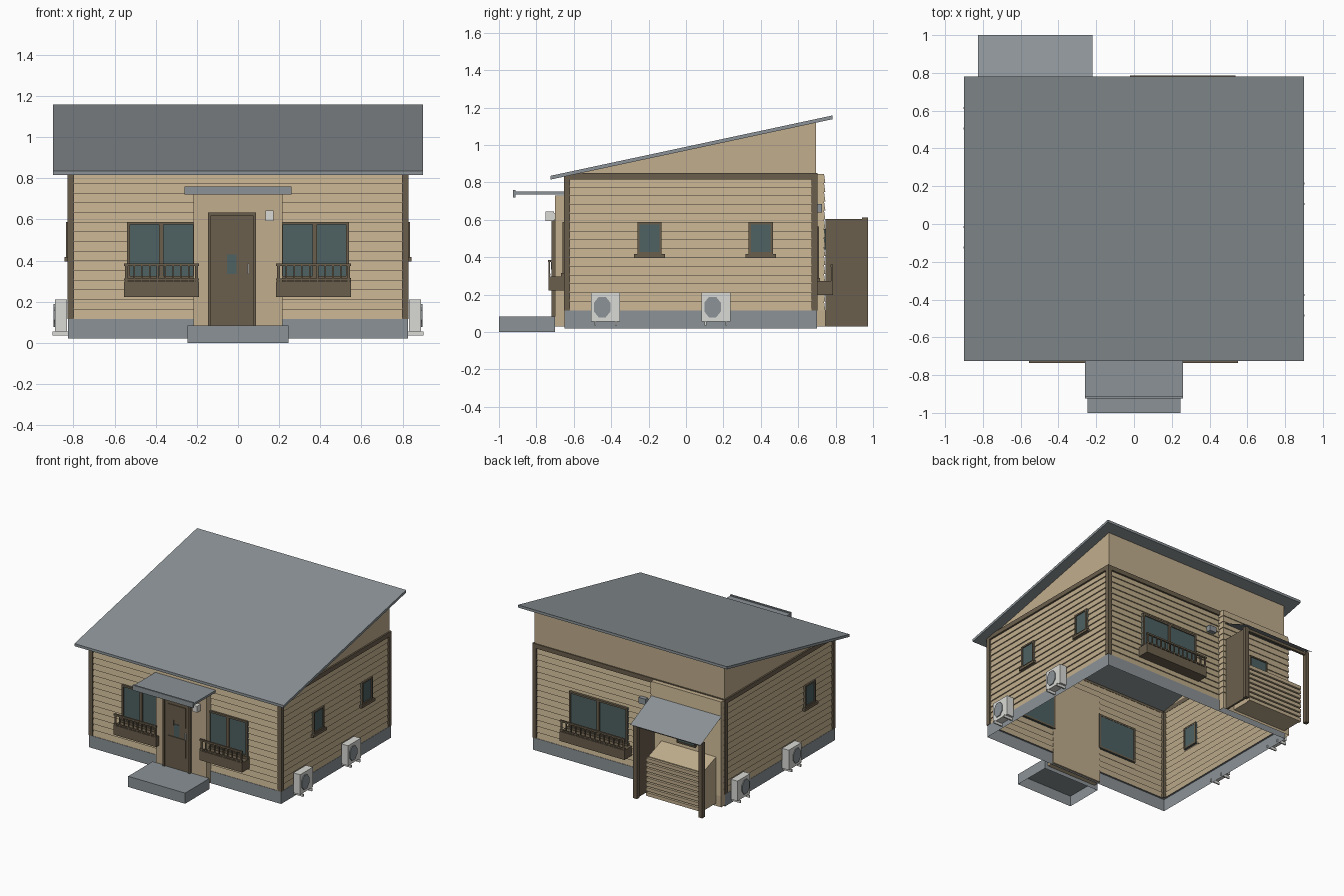
import bpy, bmesh, math
from mathutils import Vector

if "Cube" in bpy.data.objects:
    bpy.data.objects.remove(bpy.data.objects["Cube"])


def material(name, r, g, b):
    lin = [(c / 255 / 12.92) if c < 10 else ((c / 255 + 0.055) / 1.055) ** 2.4 for c in (r, g, b)]
    m = bpy.data.materials.new(name)
    m.diffuse_color = (*lin, 1)
    m.use_nodes = True
    m.node_tree.nodes["Principled BSDF"].inputs["Base Color"].default_value = m.diffuse_color
    return m


TAN = material("tan_wall", 193, 174, 141)
BROWN = material("brown_trim", 107, 95, 77)
SLATE = material("slate_grey", 139, 146, 150)
GLASS = material("window_glass", 78, 97, 98)
WHITE = material("off_white", 218, 218, 214)

# Wall frames: (along the wall, outward, up) to world
WALLS = {
    "front": lambda u, d, z: (u, -0.645 - d, z),
    "back": lambda u, d, z: (u, 0.695 + d, z),
    "right": lambda u, d, z: (0.82 + d, u, z),
    "left": lambda u, d, z: (-0.82 - d, u, z),
    "world": lambda x, y, z: (x, y, z),
}


def finish(name, bm, mat, normals=True):
    if normals:
        bmesh.ops.recalc_face_normals(bm, faces=bm.faces)
    me = bpy.data.meshes.new(name)
    bm.to_mesh(me)
    bm.free()
    me.materials.append(mat)
    ob = bpy.data.objects.new(name, me)
    bpy.context.collection.objects.link(ob)
    return ob


def boxes(name, items, mat, wall="world"):
    """Join boxes given as (a0, a1, b0, b1, z0, z1)."""
    bm = bmesh.new()
    for a0, a1, b0, b1, z0, z1 in items:
        lo, hi = [[Vector(WALLS[wall](a, b, z)) for a, b in ((a0, b0), (a1, b0), (a1, b1), (a0, b1))]
                  for z in (z0, z1)]
        lo, hi = [bm.verts.new(p) for p in lo], [bm.verts.new(p) for p in hi]
        bm.faces.new(lo)
        bm.faces.new(hi)
        for i in range(4):
            j = (i + 1) % 4
            bm.faces.new((lo[i], lo[j], hi[j], hi[i]))
    return finish(name, bm, mat)


def loft(name, rings, mat, cap=False):
    """Open-bottomed shell through rectangular rings (x0, x1, y0, y1, z_front, z_back)."""
    bm = bmesh.new()
    prev = None
    for x0, x1, y0, y1, zf, zb in rings:
        ring = [bm.verts.new(p) for p in ((x0, y0, zf), (x1, y0, zf), (x1, y1, zb), (x0, y1, zb))]
        if prev:
            for i in range(4):
                j = (i + 1) % 4
                bm.faces.new((prev[i], prev[j], ring[j], ring[i]))
        prev = ring
    if cap:
        bm.faces.new(prev)
    return finish(name, bm, mat, False)


def roof_z(y):
    return 0.815 + 0.214 * (y + 0.725)


# Hollow walls with lapped boards, then the plain wedge up to the roof
rings, n = [], 15
for i in range(n):
    za, zb = 0.115 + 0.705 * i / n, 0.115 + 0.705 * (i + 1) / n
    rings += [(-0.824, 0.824, -0.647, 0.697, za, za), (-0.815, 0.815, -0.638, 0.688, zb, zb)]
loft("lapped_walls", rings, TAN)
loft("upper_walls", [(-0.818, 0.818, -0.643, 0.695, 0.82, 0.82),
                     (-0.818, 0.818, -0.643, 0.695, roof_z(-0.643) + 0.003, roof_z(0.695) + 0.003)], TAN)
loft("foundation", [(-0.826, 0.826, -0.65, 0.70, 0.02, 0.02), (-0.826, 0.826, -0.65, 0.70, 0.115, 0.115),
                    (-0.812, 0.812, -0.636, 0.686, 0.115, 0.115)], SLATE)

# Corner posts and the belt beam
posts = []
for x0, x1 in ((-0.83, -0.797), (0.797, 0.83)):
    for y0, y1 in ((-0.653, -0.62), (0.67, 0.703)):
        posts.append((x0, x1, y0, y1, 0.115, 0.82))
boxes("corner_posts", posts, BROWN)
boxes("belt_beam", [(-0.83, 0.83, -0.653, -0.637, 0.815, 0.85), (-0.83, 0.83, 0.687, 0.703, 0.815, 0.85),
                    (-0.83, -0.814, -0.653, 0.703, 0.815, 0.85), (0.814, 0.83, -0.653, 0.703, 0.815, 0.85)], BROWN)

# Single-pitch roof
roof = boxes("roof", [(-0.90, 0.90, -0.725, 0.782, 0.0, 0.02)], SLATE)
for v in roof.data.vertices:
    v.co.z += roof_z(v.co.y)


def window(name, wall, u0, u1, z0, z1, mullion=False, base=0.0, t=0.014):
    """Glass seen from both sides, frame, optional centre bar."""
    boxes(name + "_glass", [(u0, u1, base - 0.014, base + 0.008, z0, z1)], GLASS, wall)
    d0, d1 = base - 0.016, base + 0.016
    bars = [(u0, u0 + t, d0, d1, z0, z1), (u1 - t, u1, d0, d1, z0, z1),
            (u0, u1, d0, d1, z0, z0 + t), (u0, u1, d0, d1, z1 - t, z1)]
    if mullion:
        c = (u0 + u1) / 2
        bars.append((c - 0.011, c + 0.011, base, d1, z0, z1))
    boxes(name + "_frame", bars, BROWN, wall)


def balcony_window(name, wall, w0, w1, p0, p1, dz):
    """Wide window with sill, planter and railing."""
    window(name, wall, w0, w1, 0.31 + dz, 0.588 + dz, True)
    boxes(name + "_sill", [(w0 - 0.01, w1 + 0.01, 0, 0.022, 0.298 + dz, 0.315 + dz)], BROWN, wall)
    boxes(name + "_planter", [(p0, p1, 0.0, 0.09, 0.223 + dz, 0.297 + dz)], BROWN, wall)
    rail = [(p0, p1, 0.078, 0.092, 0.373 + dz, 0.386 + dz), (p0, p1, 0.08, 0.09, 0.303 + dz, 0.313 + dz)]
    count = max(9, round((p1 - p0) / 0.042))
    for i in range(count + 1):
        c = p0 + 0.012 + (p1 - p0 - 0.024) * i / count
        h = 0.007 if i in (0, count) else 0.004
        rail.append((c - h, c + h, 0.081, 0.089, 0.295 + dz, 0.38 + dz))
    boxes(name + "_railing", rail, BROWN, wall)


balcony_window("front_left_window", "front", -0.54, -0.205, -0.555, -0.19, 0)
balcony_window("front_right_window", "front", 0.205, 0.54, 0.185, 0.55, 0)
balcony_window("back_window", "back", 0.01, 0.51, -0.02, 0.537, -0.025)

# Small side windows
for i, (wall, c) in enumerate((("right", -0.195), ("right", 0.40), ("left", -0.34))):
    window(f"side_window_{i}", wall, c - 0.065, c + 0.065, 0.415, 0.588, t=0.012)
    boxes(f"side_sill_{i}", [(c - 0.082, c + 0.082, 0, 0.024, 0.396, 0.416)], BROWN, wall)

# Outdoor cooling units
for i, (wall, c) in enumerate((("right", -0.43), ("right", 0.16), ("left", 0.56), ("left", -0.07))):
    boxes(f"cooler_body_{i}", [(c - 0.078, c + 0.078, 0.012, 0.07, 0.055, 0.21)], WHITE, wall)
    boxes(f"cooler_bracket_{i}", [(c + s - 0.005, c + s + 0.005, 0, 0.082, 0.035, 0.055)
                                  for s in (-0.055, 0.055)], WHITE, wall)
    bm = bmesh.new()
    loops = []
    for d in (0.06, 0.076):
        loops.append([bm.verts.new(WALLS[wall](c - 0.018 + 0.048 * math.cos(a), d, 0.133 + 0.06 * math.sin(a)))
                      for a in [math.pi / 8 + k * math.pi / 4 for k in range(8)]])
        bm.faces.new(loops[-1])
    for k in range(8):
        m = (k + 1) % 8
        bm.faces.new((loops[0][k], loops[0][m], loops[1][m], loops[1][k]))
    finish(f"cooler_grille_{i}", bm, SLATE)

# Entrance: projecting wall, step, canopy
boxes("entrance_wall", [(-0.217, 0.217, -0.70, -0.636, 0.03, 0.73)], TAN)
step = (-0.245, 0.245, -1.0, -0.70)
loft("entrance_step", [(*step, 0, 0), (*step, 0.083, 0.083)], SLATE, True)
boxes("entrance_canopy", [(-0.26, 0.26, -0.92, -0.645, 0.735, 0.752),
                          (-0.26, 0.26, -0.925, -0.912, 0.72, 0.76)], SLATE)

# Door with frame, raised panels, small pane and handle
boxes("door_leaf", [(-0.135, 0.075, -0.707, -0.69, 0.083, 0.62)], BROWN)
boxes("door_frame", [(-0.147, -0.132, -0.718, -0.69, 0.083, 0.633), (0.073, 0.088, -0.718, -0.69, 0.083, 0.633),
                     (-0.147, 0.088, -0.718, -0.69, 0.618, 0.633)], BROWN)
boxes("door_panels", [(-0.106, 0.046, -0.712, -0.70, 0.46, 0.577), (-0.106, 0.046, -0.712, -0.70, 0.187, 0.33),
                      (-0.106, -0.055, -0.712, -0.70, 0.42, 0.46), (-0.005, 0.046, -0.712, -0.70, 0.42, 0.46)], BROWN)
boxes("door_pane", [(-0.053, -0.007, -0.711, -0.70, 0.335, 0.43)], GLASS)
boxes("door_handle", [(0.046, 0.053, -0.722, -0.70, 0.335, 0.385)], WHITE)

# Wall lamps
boxes("front_lamp", [(0.134, 0.173, -0.75, -0.705, 0.593, 0.643), (0.14, 0.167, -0.71, -0.695, 0.60, 0.636)], WHITE)
boxes("back_lamp", [(-0.16, -0.10, 0.69, 0.727, 0.64, 0.685)], SLATE)

# Back annex: lapped shell with a small window
rings, n = [], 15
for i in range(n):
    za, zb = 0.115 + 0.73 * i / n, 0.115 + 0.73 * (i + 1) / n
    rings += [(-0.825, -0.21, 0.69, 0.745, za, za), (-0.82, -0.215, 0.69, 0.738, zb, zb)]
loft("annex_wall", [(-0.825, -0.21, 0.69, 0.745, 0.03, 0.03)] + rings, TAN, True)
window("annex_window", "back", -0.61, -0.45, 0.44, 0.55, base=0.05, t=0.01)

# Back shelter: thin sloped cover, side panel, posts
bm = bmesh.new()
bm.faces.new([bm.verts.new(p) for p in ((-0.825, 0.74, 0.735), (-0.22, 0.74, 0.735),
                                        (-0.22, 1.0, 0.608), (-0.825, 1.0, 0.608))])
finish("shelter_cover", bm, SLATE, False)
boxes("shelter_side_panel", [(-0.25, -0.235, 0.745, 0.965, 0.03, 0.605)], BROWN)
boxes("shelter_posts", [(x - 0.016, x + 0.016, 0.942, 0.974, 0.03, 0.612) for x in (-0.243, -0.805)], BROWN)
boxes("shelter_beam", [(-0.821, -0.227, 0.95, 0.968, 0.585, 0.607)], BROWN)

# Slatted storage bin with a sloped lid
bin_body = boxes("storage_bin", [(-0.78, -0.31, 0.745, 0.905, 0.05, 0.35)], TAN)
for v in bin_body.data.vertices:
    if v.co.z > 0.3 and v.co.y < 0.8:
        v.co.z += 0.06
boxes("bin_slats", [(-0.785, -0.305, 0.90, 0.925, 0.05 + i * 0.038, 0.077 + i * 0.038) for i in range(8)], TAN)
